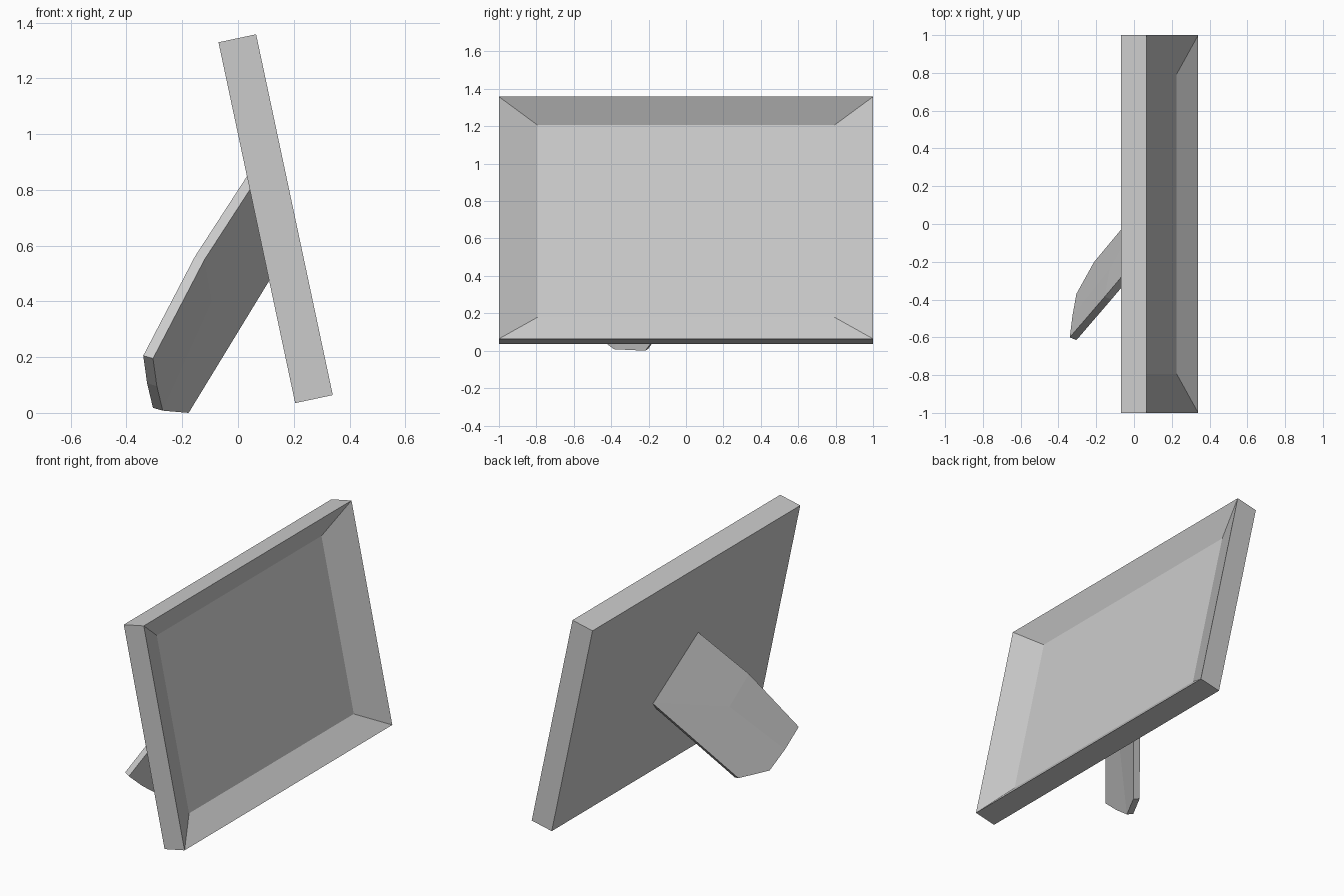
import bpy, bmesh, math
from mathutils import Matrix, Vector

default = bpy.data.objects.get("Cube")
if default:
    bpy.data.objects.remove(default)

grey = bpy.data.materials.new("light grey")
grey.use_nodes = True
colour = (0.6, 0.6, 0.6, 1)
grey.diffuse_color = colour
grey.node_tree.nodes["Principled BSDF"].inputs["Base Color"].default_value = colour


def add_object(name, bm):
    bmesh.ops.recalc_face_normals(bm, faces=bm.faces)
    mesh = bpy.data.meshes.new(name)
    bm.to_mesh(mesh)
    bm.free()
    mesh.materials.append(grey)
    obj = bpy.data.objects.new(name, mesh)
    bpy.context.collection.objects.link(obj)
    return obj


# Picture frame: a leaning slab with a sloped recess on its +x face
WIDTH, HEIGHT, DEPTH = 2.0, 1.323, 0.138
RECESS = 0.088
bm = bmesh.new()
bmesh.ops.create_cube(bm, size=1)
bmesh.ops.scale(bm, vec=(DEPTH, WIDTH, HEIGHT), verts=bm.verts)
front = max(bm.faces, key=lambda f: f.calc_center_median().x)
panel = bmesh.ops.extrude_discrete_faces(bm, faces=[front])["faces"][0]
bmesh.ops.scale(bm, vec=(1, 0.793, 0.793), verts=panel.verts)
bmesh.ops.translate(bm, vec=(-RECESS, 0, 0), verts=panel.verts)
frame = add_object("picture_frame", bm)
frame.matrix_world = (Matrix.Translation((0.135, 0, 0.6965))
                      @ Matrix.Rotation(math.radians(-12), 4, "Y"))

# Stand: a slanted strut plate with a clipped foot, folded slightly mid-length
points = {
    "top": (0.035, -0.16, 0.853),
    "edge": (-0.155, -0.385, 0.56),
    "corner": (-0.34, -0.60, 0.205),
    "foot_side": (-0.326, -0.487, 0.106),
    "foot_outer": (-0.305, -0.37, 0.018),
    "foot_inner": (-0.212, -0.202, 0.01),
    "root": (0.105, 0.178, 0.53),
    "middle": (-0.128, -0.235, 0.41),
}
bm = bmesh.new()
v = {name: bm.verts.new(co) for name, co in points.items()}
for names in (("top", "edge", "middle", "root"),
              ("edge", "corner", "foot_side", "middle"),
              ("foot_side", "foot_outer", "middle"),
              ("middle", "foot_outer", "foot_inner", "root")):
    bm.faces.new([v[n] for n in names])
ext = bmesh.ops.extrude_face_region(bm, geom=bm.faces[:], use_keep_orig=True)
moved = [g for g in ext["geom"] if isinstance(g, bmesh.types.BMVert)]
bmesh.ops.translate(bm, vec=Vector((0.035, -0.015, -0.01)), verts=moved)
add_object("stand_strut", bm)
